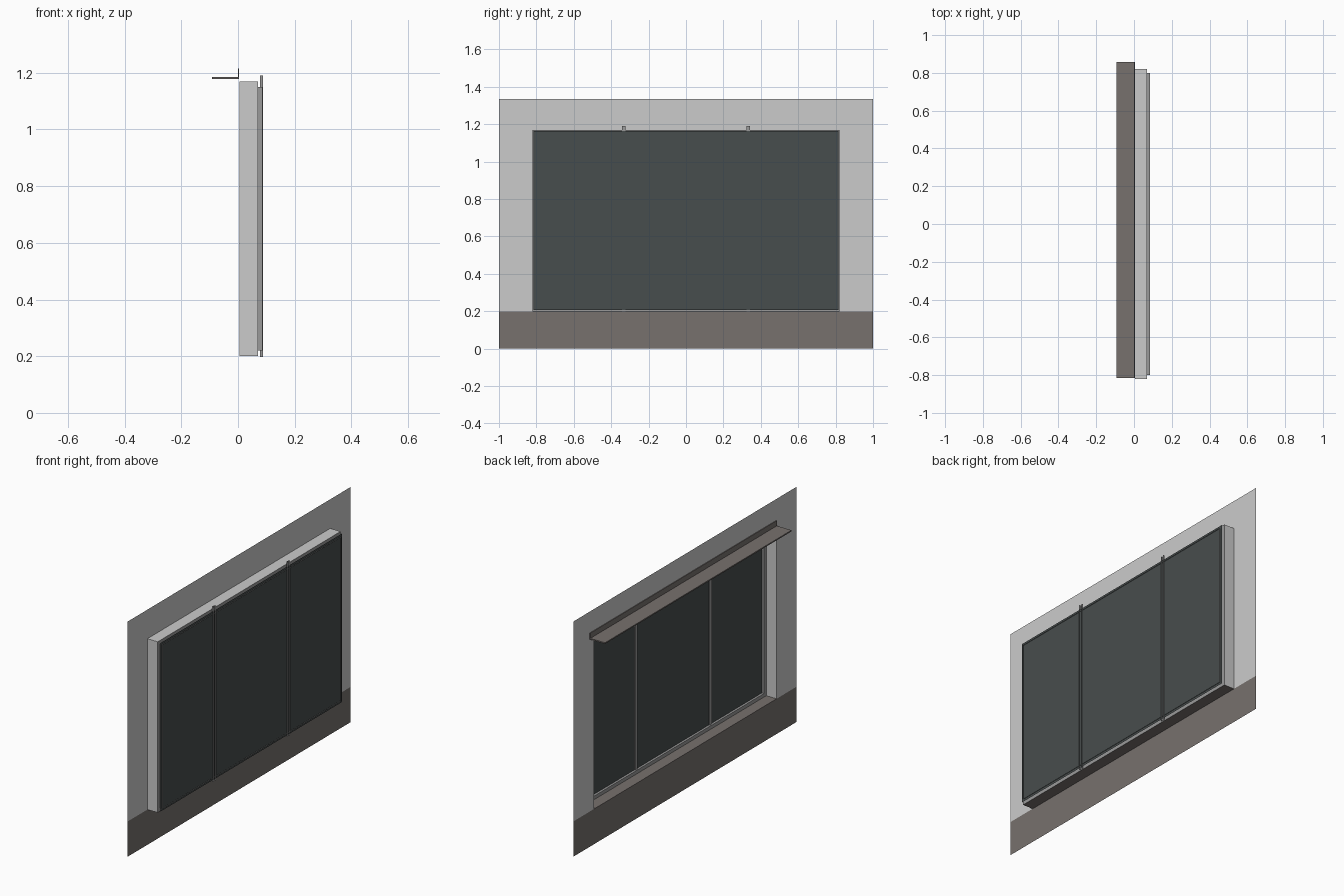
import bpy, bmesh

if "Cube" in bpy.data.objects:
    bpy.data.objects.remove(bpy.data.objects["Cube"])

def material(name, rgb):
    m = bpy.data.materials.new(name)
    m.diffuse_color = (*rgb, 1)
    m.use_nodes = True
    m.node_tree.nodes["Principled BSDF"].inputs["Base Color"].default_value = m.diffuse_color
    return m

LIGHT = material("light_grey_wall", (0.60, 0.60, 0.60))
BROWN = material("brown_stone", (0.185, 0.165, 0.155))
FRAME = material("grey_frame", (0.32, 0.32, 0.32))
GLASS = material("dark_glass", (0.064, 0.074, 0.074))

def rect(x, y, z0, z1):
    return [(x, -y, z0), (x, y, z0), (x, y, z1), (x, -y, z1)]

def make(name, quads, mats):
    """Build an object from (four corners, material index) pairs."""
    bm = bmesh.new()
    for pts, idx in quads:
        bm.faces.new([bm.verts.new(p) for p in pts]).material_index = idx
    bmesh.ops.remove_doubles(bm, verts=bm.verts, dist=1e-5)
    me = bpy.data.meshes.new(name)
    bm.to_mesh(me)
    bm.free()
    for m in mats:
        me.materials.append(m)
    ob = bpy.data.objects.new(name, me)
    bpy.context.collection.objects.link(ob)
    return ob

def bridge(a, b):
    """Four quads joining two rectangles: bottom, right, top, left."""
    return [[a[i], b[i], b[(i + 1) % 4], a[(i + 1) % 4]] for i in range(4)]

def box(name, lo, hi, mat):
    a = [(lo[0], lo[1], lo[2]), (lo[0], hi[1], lo[2]), (lo[0], hi[1], hi[2]), (lo[0], lo[1], hi[2])]
    b = [(hi[0], p[1], p[2]) for p in a]
    return make(name, [(q, 0) for q in bridge(a, b) + [a, b[::-1]]], [mat])

WALL_X, BACK_X = 0.005, 0.07
hole = rect(WALL_X, 0.82, 0.2, 1.17)
hole_back = rect(BACK_X, 0.82, 0.2, 1.17)

# Wall sheet around the opening, with the brown plinth strip below
y, top = 1.0, 1.335
wall = [([(WALL_X, a, 0.2), (WALL_X, a, top), (WALL_X, b, top), (WALL_X, b, 0.2)], 0)
        for a, b in ((-y, -0.82), (0.82, y))]
wall.append(([(WALL_X, -0.82, 1.17), (WALL_X, -0.82, top), (WALL_X, 0.82, top), (WALL_X, 0.82, 1.17)], 0))
make("wall", wall, [LIGHT])
make("plinth", [(rect(WALL_X, y, 0, 0.2)[::-1], 0)], [BROWN])

# Reveal: the bottom side is the brown sill
make("window_reveal", [(q, 1 if i == 0 else 0)
                       for i, q in enumerate(bridge(hole, hole_back))], [LIGHT, BROWN])

# Frame: flat inset flange then a short inner tube
inner = rect(BACK_X, 0.80, 0.22, 1.15)
inner_back = rect(0.086, 0.80, 0.22, 1.15)
make("window_frame", [(q, 0) for q in bridge(hole_back, inner) + bridge(inner, inner_back)], [FRAME])

# Glass sheet
make("window_glass", [(rect(0.083, 0.815, 0.207, 1.164)[::-1], 0)], [GLASS])

# Mullions: channel profiles open at the back
for side, label in ((-1, "left"), (1, "right")):
    c, w, x0, x1 = 0.333 * side, 0.01, 0.078, 0.088
    prof = [(x1, c - w), (x0, c - w), (x0, c + w), (x1, c + w)]
    make("mullion_" + label,
         [([(*p, 0.197), (*p, 1.19), (*q, 1.19), (*q, 0.197)], 0)
          for p, q in zip(prof, prof[1:])], [FRAME])

# Canopy ledge and its upstand against the wall
box("canopy_ledge", (-0.092, -0.815, 1.178), (0.004, 0.858, 1.185), BROWN)
box("canopy_upstand", (0.0, -0.815, 1.185), (0.004, 0.858, 1.215), BROWN)
